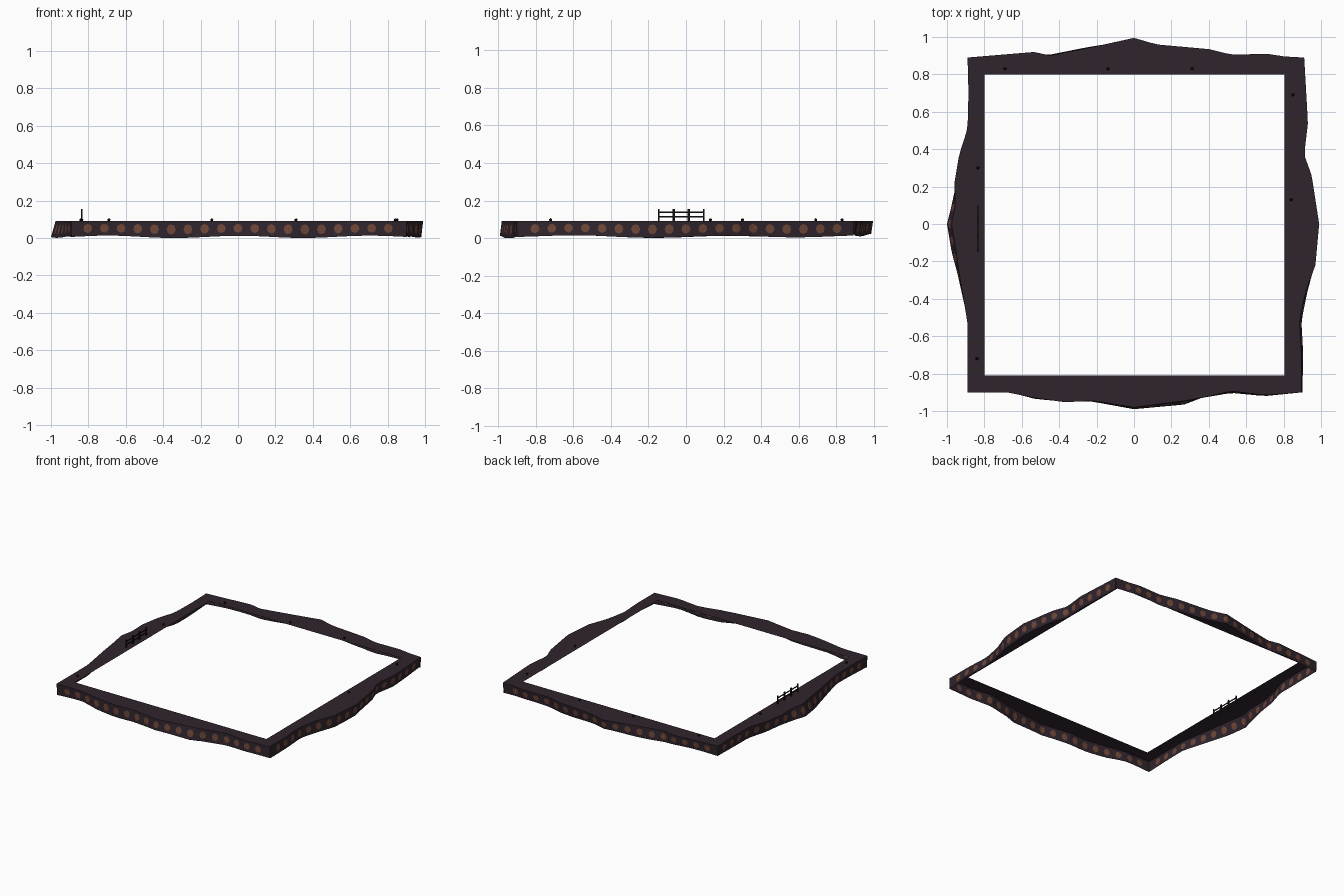
import bpy, bmesh, math
from mathutils import Vector

if "Cube" in bpy.data.objects:
    bpy.data.objects.remove(bpy.data.objects["Cube"])


def material(name, col):
    m = bpy.data.materials.new(name)
    m.diffuse_color = (*col, 1)
    m.use_nodes = True
    m.node_tree.nodes["Principled BSDF"].inputs["Base Color"].default_value = m.diffuse_color
    return m


EARTH = material("dark plum earth", (0.029, 0.018, 0.026))
SPOT = material("rust brown spot", (0.155, 0.062, 0.040))
IRON = material("blackened wood", (0.008, 0.006, 0.008))

TOP_Z, PITCH, R = 0.092, 0.0893, 0.024

# Outline of each side: (position along side, rim distance, foot distance)
FRONT = [(-.89, .90, .895), (-.68, .90, .895), (-.53, .93, .935), (-.37, .953, .95), (-.22, .945, .95),
         (0, .98, .99), (.27, .945, .965), (.36, .93, .93), (.52, .893, .903), (.70, .915, .92), (.90, .90, .90)]
RIGHT = [(-.90, .895, .90), (-.70, .895, .905), (-.52, .885, .895), (-.37, .915, .925), (-.22, .97, .965),
         (0, .99, .98), (.26, .95, .94), (.37, .91, .90), (.54, .93, .92), (.89, .91, .90)]
BACK = [(-.91, .89, .885), (-.81, .895, .89), (-.71, .91, .90), (-.52, .905, .895), (-.40, .935, .92),
        (-.12, .96, .95), (0, .995, .985), (.25, .94, .945), (.45, .90, .905), (.53, .92, .91), (.89, .89, .885)]
LEFT = [(-.89, .89, .885), (-.70, .885, .88), (-.51, .89, .88), (-.37, .935, .925), (-.22, .96, .95),
        (-.10, .955, .975), (0, .975, 1.0), (.15, .95, .975), (.26, .935, .945), (.53, .89, .885), (.90, .89, .885)]

# Local (along, outward) to world for each side
SIDES = [(FRONT, lambda s, d: (s, -d)), (RIGHT, lambda s, d: (d, s)),
         (BACK, lambda s, d: (-s, d)), (LEFT, lambda s, d: (-d, -s))]


def wall_point(side, s, v):
    """Point on the cliff wall: v = 0 at the foot, 1 at the rim."""
    pts, to_world = side
    s = min(max(s, pts[0][0]), pts[-1][0])
    for a, b in zip(pts, pts[1:]):
        if s <= b[0]:
            break
    t = (s - a[0]) / (b[0] - a[0])
    rim, foot = a[1] + t * (b[1] - a[1]), a[2] + t * (b[2] - a[2])
    x, y = to_world(s, foot + (rim - foot) * v)
    zf = 0.011 + 0.006 * math.sin(9 * x + 1.5) + 0.005 * math.sin(8 * y)
    return Vector((x, y, zf + (TOP_Z - zf) * v))


def finish(bm, name, mats):
    bmesh.ops.remove_doubles(bm, verts=bm.verts, dist=0.0004)
    me = bpy.data.meshes.new(name)
    bm.to_mesh(me)
    bm.free()
    for m in mats:
        me.materials.append(m)
    ob = bpy.data.objects.new(name, me)
    bpy.context.collection.objects.link(ob)
    return ob


def face(bm, pts, mat=0):
    f = bm.faces.new([bm.verts.new(p) for p in pts])
    f.material_index = mat


# Cliff wall with inset octagonal spots, and flat ground ring (open underneath)
wall, ground = bmesh.new(), bmesh.new()
inner = lambda p: Vector((min(max(p.x, -.80), .805), min(max(p.y, -.81), .80), TOP_Z))
for side in SIDES:
    W = lambda s, v: wall_point(side, s, v)
    s0, s1 = side[0][0][0], side[0][-1][0]
    for k in range(-9, 10):
        c, h = k * PITCH, PITCH / 2
        rect = [(c + a * h, .5 + b * .5) for a, b in
                ((1, 0), (1, 1), (0, 1), (-1, 1), (-1, 0), (-1, -1), (0, -1), (1, -1))]
        octo = [(c + R * math.cos(i * math.pi / 4), .5 + .3 * math.sin(i * math.pi / 4)) for i in range(8)]
        P, O = [W(*q) for q in rect], [W(*q) for q in octo]
        for i in range(8):
            j = (i + 1) % 8
            face(wall, [O[i], P[i], P[j], O[j]])
        mid = W(c, .5)
        for i in range(8):
            face(wall, [mid, O[i], O[(i + 1) % 8]], 1)
    e = 9.5 * PITCH
    for a, b in ((s0, -e), (e, s1)):
        face(wall, [W(a, 0), W(b, 0), W(b, .5), W(a, .5)])
        face(wall, [W(a, .5), W(b, .5), W(b, 1), W(a, 1)])
    cuts = [s0] + [i * PITCH / 2 for i in range(-19, 20)] + [s1]
    for a, b in zip(cuts, cuts[1:]):
        A, B = W(a, 1), W(b, 1)
        poly = [A, B, inner(B), inner(A)]
        if (poly[2] - poly[3]).length < 1e-5:
            poly.pop()
        face(ground, poly)
finish(wall, "cliff_wall", [EARTH, SPOT])
finish(ground, "ground_ring", [EARTH])


def box(bm, c, size):
    r = bmesh.ops.create_cube(bm, size=1)
    for v in r["verts"]:
        v.co = Vector(c) + Vector([v.co[i] * size[i] for i in range(3)])


# Fence on the left edge: four posts and two rails
fence = bmesh.new()
for y, w in ((-.145, .007), (-.065, .013), (.015, .013), (.095, .007)):
    box(fence, (-.835, y, .122), (.008, w, .064))
for z in (.114, .138):
    box(fence, (-.835, -.025, z), (.005, .245, .007))
finish(fence, "fence", [IRON])

# Scattered pebbles on the ground
peb = bmesh.new()
for x, y in ((-.69, .83), (-.14, .83), (.31, .83), (.85, .69), (.84, .13), (-.835, .30), (-.84, -.72)):
    r = bmesh.ops.create_icosphere(peb, subdivisions=1, radius=.009)
    for v in r["verts"]:
        v.co += Vector((x, y, TOP_Z + .005))
finish(peb, "pebbles", [IRON])
